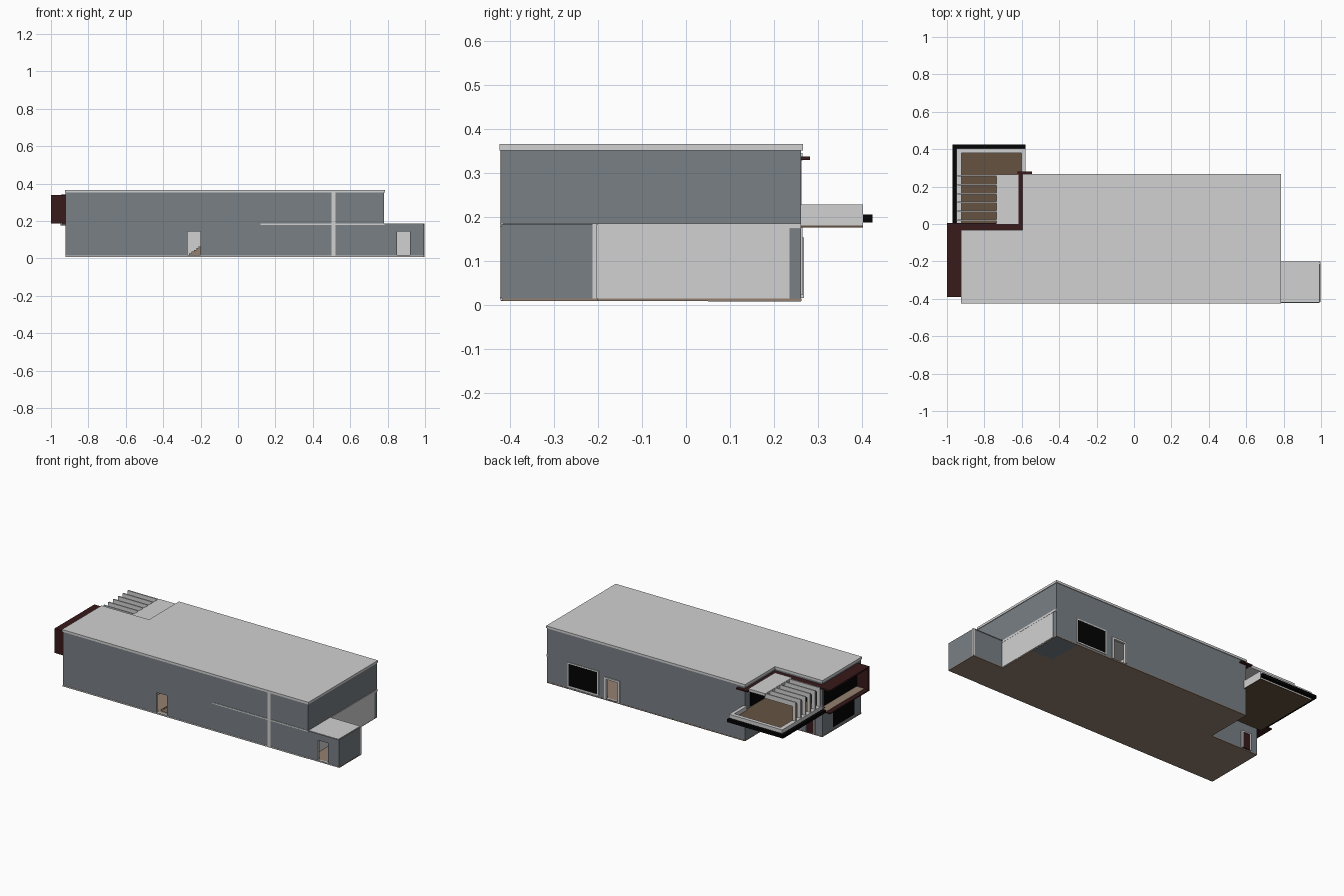
import bpy
import bmesh

cube = bpy.data.objects.get("Cube")
if cube:
    bpy.data.objects.remove(cube, do_unlink=True)


def material(name, r, g, b):
    m = bpy.data.materials.new(name)
    m.use_nodes = True
    m.diffuse_color = (r, g, b, 1)
    bsdf = next(n for n in m.node_tree.nodes if n.type == 'BSDF_PRINCIPLED')
    bsdf.inputs["Base Color"].default_value = (r, g, b, 1)
    return m


WALL = material("slate grey", 0.19, 0.215, 0.235)
LIGHT = material("pale grey", 0.64, 0.64, 0.64)
MAROON = material("dark maroon", 0.04, 0.01, 0.011)
BROWN = material("timber brown", 0.13, 0.086, 0.053)
TAN = material("tan", 0.3, 0.22, 0.165)
BLACK = material("black glass", 0.001, 0.001, 0.001)


def prism(name, outline, z0, z1, mat):
    """Extrude a flat outline from z0 to z1."""
    bm = bmesh.new()
    face = bm.faces.new([bm.verts.new((x, y, z0)) for x, y in outline])
    new = bmesh.ops.extrude_face_region(bm, geom=[face])["geom"]
    verts = [v for v in new if isinstance(v, bmesh.types.BMVert)]
    bmesh.ops.translate(bm, verts=verts, vec=(0, 0, z1 - z0))
    bmesh.ops.recalc_face_normals(bm, faces=bm.faces)
    mesh = bpy.data.meshes.new(name)
    bm.to_mesh(mesh)
    bm.free()
    mesh.materials.append(mat)
    ob = bpy.data.objects.new(name, mesh)
    bpy.context.scene.collection.objects.link(ob)
    return ob


def box(name, x, y, z, mat):
    outline = [(x[0], y[0]), (x[1], y[0]), (x[1], y[1]), (x[0], y[1])]
    return prism(name, outline, z[0], z[1], mat)


def ell(grow):
    """House footprint with its notched back corner."""
    w, e, s, n = -0.921 - grow, 0.781 + grow, -0.42 - grow, 0.262 + grow
    nx, ny = -0.592 - grow, -0.035 + grow
    return [(w, s), (e, s), (e, n), (nx, n), (nx, ny), (w, ny)]


def cut(target, name, x, y, z):
    """Cut a pale-lined hollow."""
    cutter = box(name + "_cutter", x, y, z, LIGHT)
    cutter.hide_render = True
    cutter.hide_viewport = True
    mod = target.modifiers.new(name, 'BOOLEAN')
    mod.operation = 'DIFFERENCE'
    mod.solver = 'EXACT'
    mod.material_mode = 'TRANSFER'
    mod.object = cutter


def room(target, name, x, y, door_x, door_y):
    """Hollow room with a tan floor and an open doorway."""
    cut(target, name + "_space", x, y, (0.016, 0.172))
    cut(target, name + "_doorway", door_x, door_y, (0.018, 0.143))
    box(name + "_floor", x, y, (0.016, 0.018), TAN)


def frame(name, x, y, z, t):
    """Trim around an opening in a back-facing wall."""
    for side, fx, fz in (("left", (x[1] - t, x[1]), z), ("right", (x[0], x[0] + t), z),
                         ("top", x, (z[1] - t, z[1]))):
        box(f"{name}_{side}", fx, y, fz, LIGHT)


# Main volume, roof and base
house = prism("house_walls", ell(0), 0.014, 0.352, WALL)
prism("roof_slab", ell(0.004), 0.351, 0.365, LIGHT)
prism("base_slab", ell(0.001), 0.008, 0.014, TAN)
box("base_corner_patch", (0.63, 0.781), (0.05, 0.262), (0.007, 0.009), WALL)
room(house, "hall", (-0.4, 0.05), (-0.408, -0.1), (-0.27, -0.2), (-0.5, -0.4))
room(house, "back_room", (0.15, 0.6), (-0.05, 0.25), (0.285, 0.37), (0.24, 0.4))

# Stair seen through the front door
for i in range(8):
    box(f"stair_step_{i + 1}", (-0.262 + i * 0.013, -0.13), (-0.39, -0.32),
        (0.018 + i * 0.009, 0.027 + i * 0.009), TAN)
frame("back_door_trim", (0.275, 0.38), (0.26, 0.268), (0.015, 0.153), 0.012)

# Front trim strips
box("front_belt", (0.12, 0.783), (-0.423, -0.418), (0.178, 0.186), LIGHT)
box("front_pilaster", (0.5, 0.52), (-0.423, -0.418), (0.014, 0.352), LIGHT)
box("front_plinth", (-0.921, 0.99), (-0.422, -0.416), (0.01, 0.016), LIGHT)
box("front_seam", (0.118, 0.121), (-0.4205, -0.418), (0.014, 0.352), WALL)

# Side annex
annex = box("annex_walls", (0.775, 0.995), (-0.42, -0.205), (0.014, 0.183), WALL)
box("annex_roof", (0.775, 0.988), (-0.416, -0.2), (0.182, 0.185), LIGHT)
box("annex_base", (0.775, 0.996), (-0.418, -0.2), (0.008, 0.014), TAN)
box("annex_corner_strip", (0.985, 0.997), (-0.213, -0.202), (0.014, 0.185), LIGHT)
room(annex, "annex_room", (0.79, 0.985), (-0.408, -0.22), (0.85, 0.92), (-0.5, -0.4))

# Pale lower wall beside the annex
box("side_wall_panel", (0.778, 0.784), (-0.205, 0.235), (0.014, 0.172), LIGHT)
box("side_belt", (0.778, 0.785), (-0.205, 0.262), (0.172, 0.185), LIGHT)

# Large back window
box("back_window", (0.43, 0.63), (0.258, 0.264), (0.03, 0.168), BLACK)
frame("back_window_trim", (0.422, 0.638), (0.26, 0.2655), (0.022, 0.176), 0.008)
box("back_window_sill", (0.422, 0.638), (0.26, 0.2655), (0.022, 0.03), LIGHT)

# Maroon canopy and wrap-around frame
box("canopy_west", (-1, -0.915), (-0.39, 0.005), (0.328, 0.338), MAROON)
box("canopy_notch", (-0.92, -0.59), (-0.037, 0.005), (0.328, 0.338), MAROON)
box("canopy_inner", (-0.622, -0.59), (0, 0.282), (0.329, 0.337), MAROON)
box("canopy_return", (-0.622, -0.545), (0.26, 0.282), (0.329, 0.337), MAROON)
box("canopy_fin", (-1, -0.915), (-0.39, -0.378), (0.185, 0.338), MAROON)
box("balcony_slab", (-1, -0.915), (-0.39, 0), (0.185, 0.193), MAROON)
box("balcony_deck", (-0.975, -0.915), (-0.376, 0), (0.193, 0.197), TAN)

# West glazing, both floors
box("west_upper_glass", (-0.924, -0.916), (-0.375, -0.045), (0.2, 0.322), BLACK)
box("west_lower_glass", (-0.923, -0.916), (-0.35, -0.14), (0.03, 0.155), BLACK)

# Glazing and door in the notch
box("notch_upper_glass", (-0.9, -0.64), (-0.037, -0.03), (0.205, 0.318), BLACK)
box("notch_side_glass", (-0.599, -0.59), (0.03, 0.21), (0.21, 0.318), BLACK)
box("entrance_door", (-0.865, -0.815), (-0.037, -0.028), (0.016, 0.115), MAROON)
frame("entrance_trim", (-0.873, -0.807), (-0.037, -0.026), (0.015, 0.123), 0.008)

# Roof terrace with parapets
box("terrace_slab", (-0.95, -0.58), (-0.035, 0.403), (0.176, 0.18), BROWN)
box("terrace_deck", (-0.94, -0.59), (-0.035, 0.395), (0.18, 0.202), BROWN)
box("parapet_west", (-0.95, -0.922), (0, 0.403), (0.18, 0.228), LIGHT)
box("parapet_back", (-0.95, -0.58), (0.38, 0.403), (0.18, 0.228), LIGHT)
box("parapet_east", (-0.602, -0.58), (0.255, 0.403), (0.18, 0.228), LIGHT)
box("band_back", (-0.97, -0.58), (0.403, 0.424), (0.187, 0.205), BLACK)
box("band_west", (-0.97, -0.95), (0, 0.424), (0.187, 0.205), BLACK)

# Terrace cover and pergola ribs with legs on the parapet
box("terrace_cover", (-0.735, -0.618), (0, 0.265), (0.328, 0.345), LIGHT)
for i in range(6):
    y = 0.015 + i * 0.048
    box(f"pergola_slat_{i + 1}", (-0.945, -0.73), (y, y + 0.008), (0.315, 0.345), LIGHT)
    box(f"pergola_leg_{i + 1}", (-0.945, -0.922), (y, y + 0.008), (0.22, 0.316), LIGHT)
